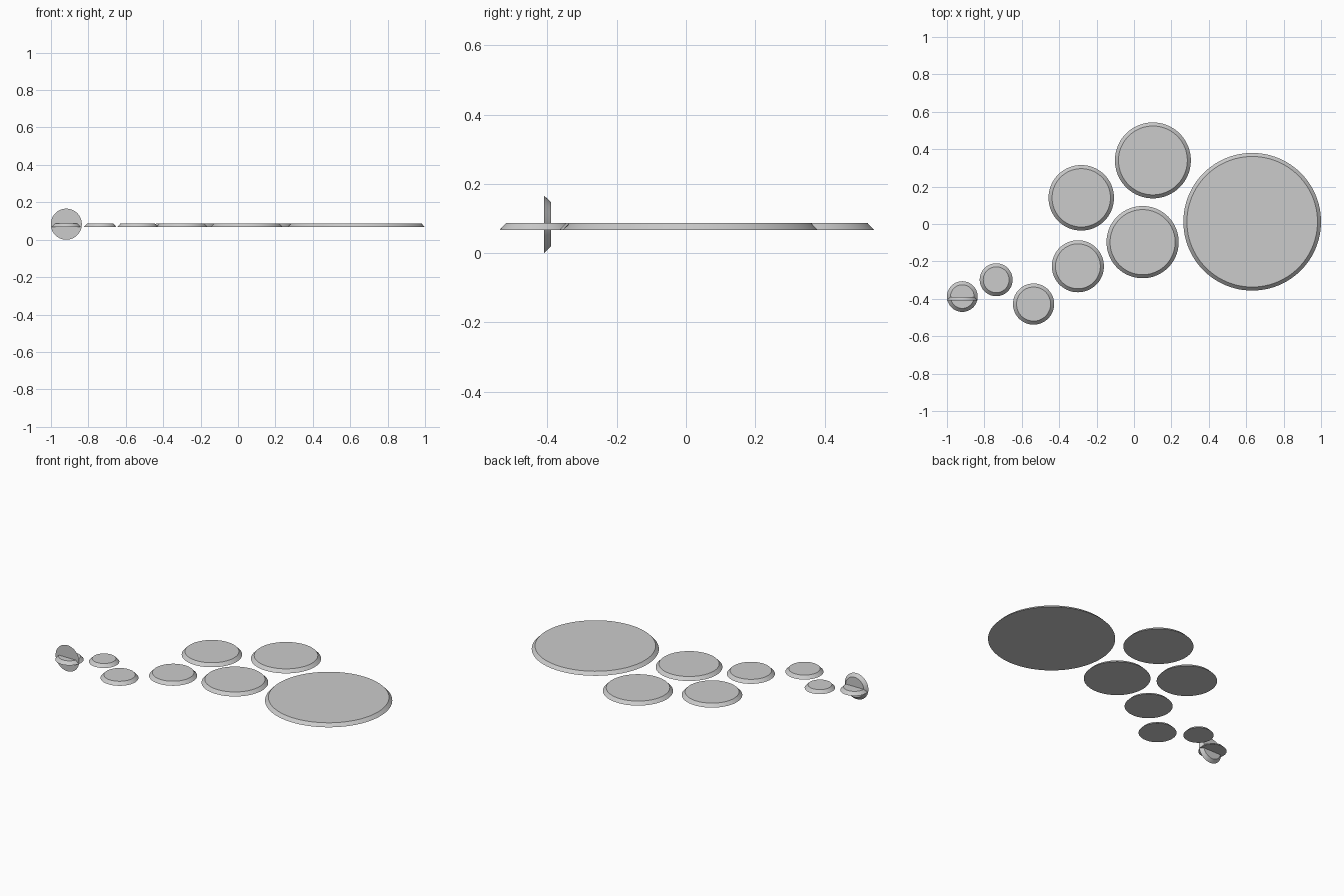
import bpy
import math

# Remove the default cube
cube = bpy.data.objects.get("Cube")
if cube:
    bpy.data.objects.remove(cube, do_unlink=True)

# Single plain grey
grey = bpy.data.materials.new("plain_grey")
grey.use_nodes = True
colour = (0.6, 0.6, 0.6, 1.0)
grey.diffuse_color = colour
grey.node_tree.nodes["Principled BSDF"].inputs["Base Color"].default_value = colour

THICK = 0.02   # disc thickness
BEVEL = 0.019  # inset of the smaller face


def disc(name, x, y, z, radius, tilt=0.0):
    """Thin round disc whose rim slopes in towards its upper face."""
    bpy.ops.mesh.primitive_cone_add(
        vertices=96, radius1=radius, radius2=radius - BEVEL, depth=THICK,
        location=(x, y, z), rotation=(tilt, 0, 0))
    ob = bpy.context.object
    ob.name = name
    ob.data.materials.append(grey)
    bpy.ops.object.shade_smooth_by_angle(angle=math.radians(30))
    return ob


# Flat discs: x, y, radius
LEVEL = 0.077
discs = {
    "large_disc": (0.632, 0.012, 0.368),
    "back_disc": (0.101, 0.340, 0.203),
    "middle_disc": (0.046, -0.097, 0.193),
    "back_right_disc": (-0.282, 0.140, 0.175),
    "front_disc": (-0.300, -0.226, 0.139),
    "small_front_disc": (-0.537, -0.428, 0.110),
    "small_right_disc": (-0.737, -0.298, 0.088),
    "end_disc": (-0.918, -0.388, 0.082),
}
for name, (x, y, radius) in discs.items():
    disc(name, x, y, LEVEL, radius)

# Upright disc crossing the end disc, wide face to the front
disc("upright_disc", -0.918, -0.400, 0.083, 0.083, tilt=-math.pi / 2)
